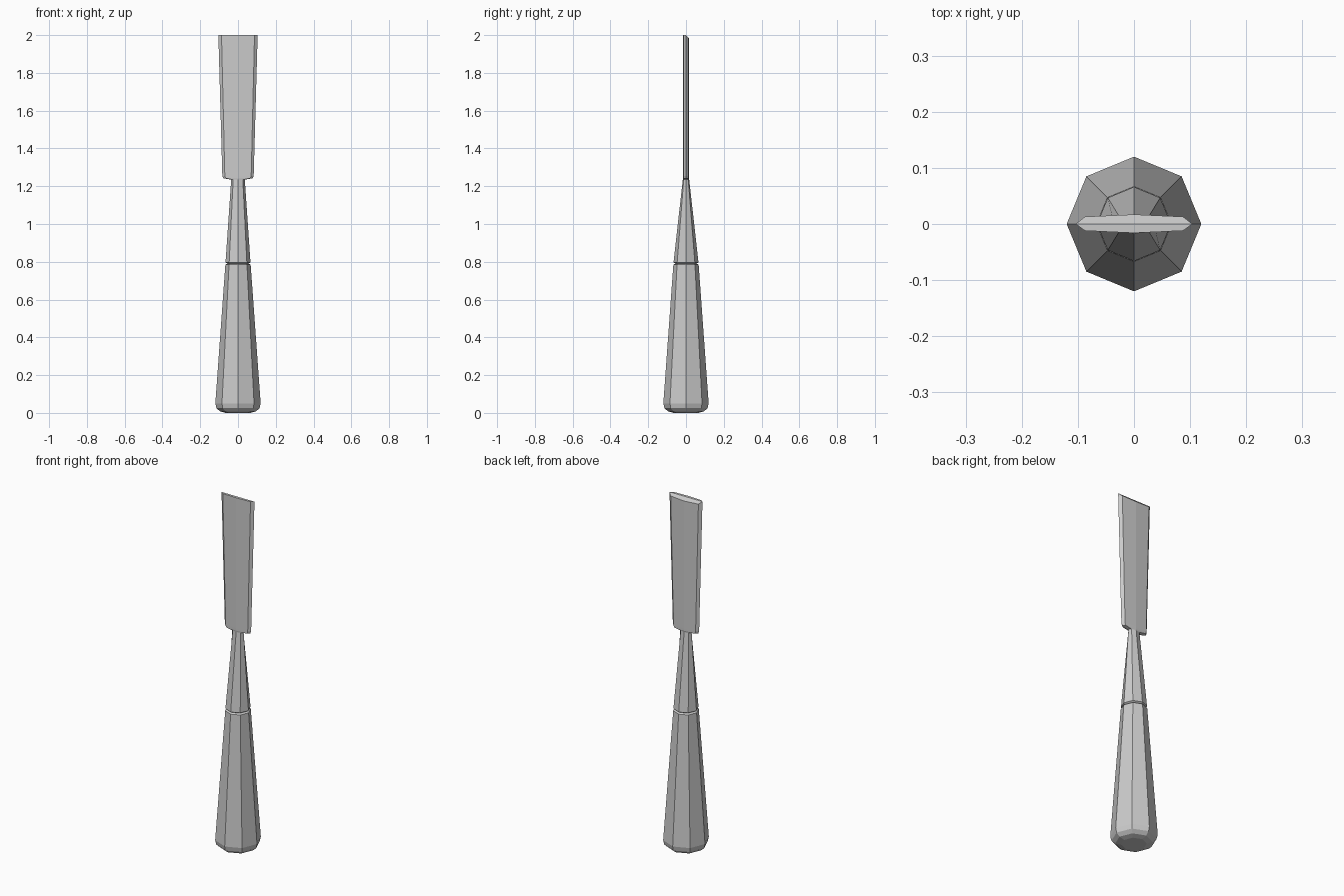
import bpy, bmesh, math

if "Cube" in bpy.data.objects:
    bpy.data.objects.remove(bpy.data.objects["Cube"])


def octagon(rx, ry, z):
    return [(rx * math.cos(i * math.pi / 4), ry * math.sin(i * math.pi / 4), z) for i in range(8)]


def blade_ring(w, z, back_drop=0.0):
    # flattened eight-point lens, optionally lowered on its back half
    half = [(w, 0), (w * 0.84, 0.013), (0, 0.017), (-w * 0.84, 0.013),
            (-w, 0), (-w * 0.84, -0.012), (0, -0.016), (w * 0.84, -0.012)]
    return [(x, y, z - back_drop * max(y, 0) / 0.017) for x, y in half]


def loft(name, rings):
    bm = bmesh.new()
    loops = [[bm.verts.new(p) for p in ring] for ring in rings]
    for a, b in zip(loops, loops[1:]):
        for i in range(8):
            j = (i + 1) % 8
            bm.faces.new((a[i], a[j], b[j], b[i]))
    bm.faces.new(loops[0][::-1])
    # top cap split across the width so the back half can slope
    t = loops[-1]
    bm.faces.new(t[0:5])
    bm.faces.new(t[4:8] + t[0:1])
    bmesh.ops.recalc_face_normals(bm, faces=bm.faces[:])
    mesh = bpy.data.meshes.new(name)
    bm.to_mesh(mesh)
    bm.free()
    obj = bpy.data.objects.new(name, mesh)
    bpy.context.collection.objects.link(obj)
    return obj


# Handle with rounded butt and a recessed top
handle_profile = [(0.065, 0), (0.095, 0.008), (0.114, 0.025), (0.12, 0.05),
                  (0.067, 0.785), (0.055, 0.79)]
loft("handle", [octagon(r, r, z) for r, z in handle_profile])

# Tapering neck that flattens and widens into the blade, with a back bevel at the tip
loft("neck_and_blade", [
    octagon(0.055, 0.055, 0.79),
    octagon(0.066, 0.066, 0.797),
    octagon(0.036, 0.017, 1.235),
    blade_ring(0.078, 1.242),
    blade_ring(0.083, 1.255),
    blade_ring(0.104, 2.0, 0.018),
])
